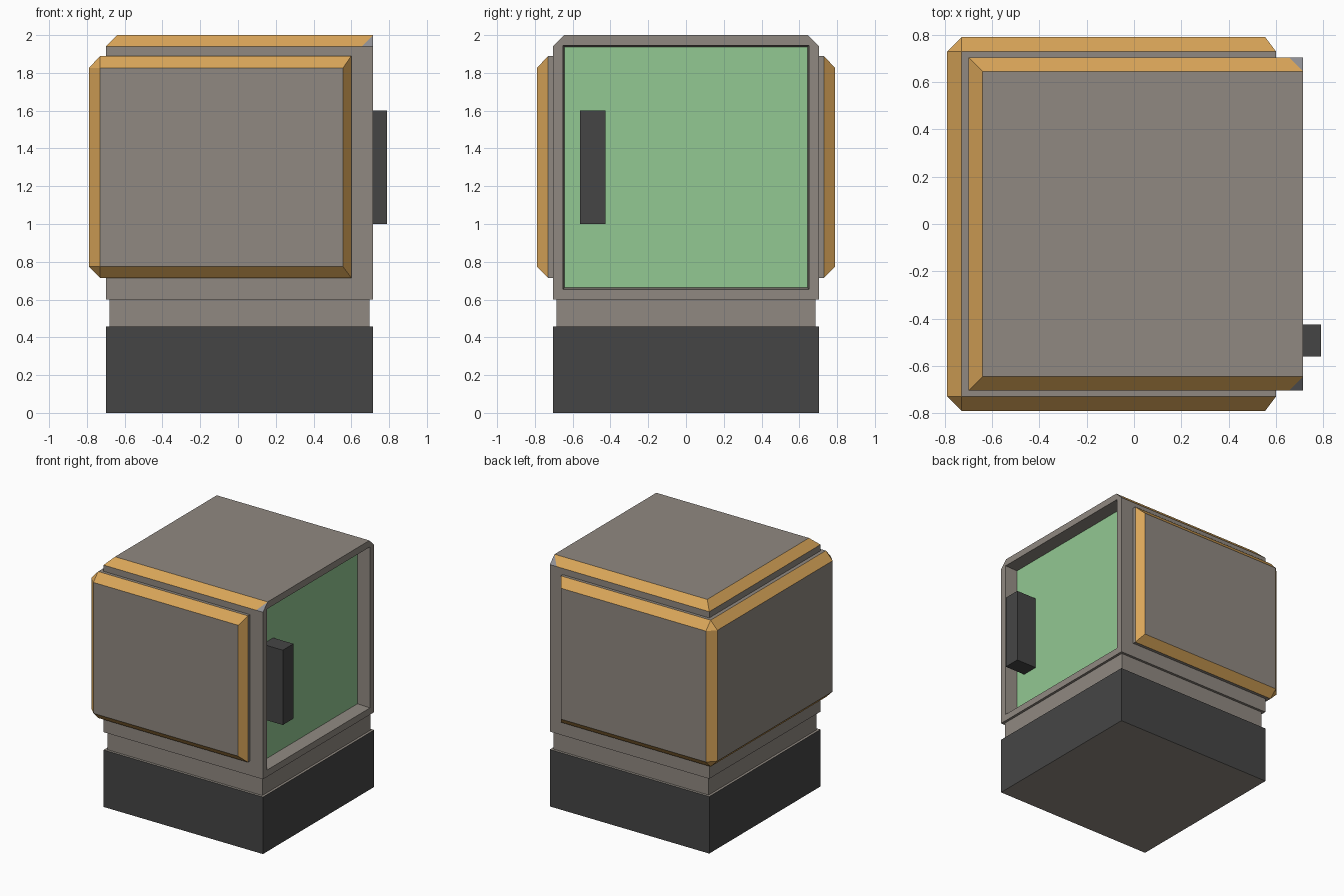
import bpy, bmesh
from itertools import product
from mathutils import Vector

if "Cube" in bpy.data.objects:
    bpy.data.objects.remove(bpy.data.objects["Cube"])

# Shared palette, same slot order on every part
COLOURS = [("warm_grey", (0.28, 0.25, 0.22)), ("orange", (0.70, 0.38, 0.10)),
           ("green", (0.29, 0.58, 0.29)), ("dark", (0.06, 0.06, 0.06)),
           ("neutral_grey", (0.28, 0.28, 0.30))]
MATS = []
for n, c in COLOURS:
    m = bpy.data.materials.new(n)
    m.diffuse_color = (*c, 1)
    m.use_nodes = True
    m.node_tree.nodes["Principled BSDF"].inputs["Base Color"].default_value = m.diffuse_color
    MATS.append(m)
GREY, ORANGE, GREEN, DARK, NEUTRAL = range(5)


def hull(name, points, pick, edit=None):
    """Convex solid through points; pick(face) gives its material slot."""
    bm = bmesh.new()
    for p in points:
        bm.verts.new(p)
    bmesh.ops.convex_hull(bm, input=bm.verts[:])
    bmesh.ops.dissolve_limit(bm, angle_limit=0.01, verts=bm.verts[:], edges=bm.edges[:])
    bmesh.ops.recalc_face_normals(bm, faces=bm.faces[:])
    if edit:
        edit(bm)
    bm.normal_update()
    for f in bm.faces:
        f.material_index = pick(f)
    me = bpy.data.meshes.new(name)
    bm.to_mesh(me)
    bm.free()
    for m in MATS:
        me.materials.append(m)
    ob = bpy.data.objects.new(name, me)
    bpy.context.collection.objects.link(ob)
    return ob


def box(name, x, y, z, pick):
    return hull(name, product(x, y, z), pick)


def combine(ob, other, op):
    mod = ob.modifiers.new(op, "BOOLEAN")
    mod.object, mod.operation, mod.solver = other, op, "EXACT"
    bpy.context.view_layer.objects.active = ob
    bpy.ops.object.modifier_apply(modifier=mod.name)
    bpy.data.objects.remove(other)


def sloped(f):
    return max(abs(c) for c in f.normal) < 0.95


def split_corners(bm):
    """Cut a small triangle at the open end of the front and back chamfers."""
    for s in (-1, 1):
        f = next(f for f in bm.faces if sloped(f) and f.normal.y * s > 0.3)
        bmesh.ops.bisect_plane(bm, geom=[f, *f.edges, *f.verts], dist=1e-4,
                               plane_co=Vector((0.655, s * 0.705, 1.94)),
                               plane_no=Vector((1, s, 0)))


def body_colour(f):
    if not sloped(f):
        return GREY
    return NEUTRAL if f.calc_center_median().x > 0.66 else ORANGE


# Body with a chamfered top on three sides
body_pts = [*product((-0.70, 0.715), (-0.705, 0.705), (0.60, 1.94)),
            *product((-0.64, 0.715), (-0.645, 0.645), (2.0,))]
body = hull("body", body_pts, body_colour, split_corners)

# Raised panels wrapping front, left and back
band_pts = [*product((-0.73, 0.60), (-0.73, 0.73), (0.715, 1.89)),
            *product((-0.73, 0.555), (-0.79, 0.79), (0.775, 1.825)),
            *product((-0.79,), (-0.73, 0.73), (0.775, 1.825))]
band = hull("side_panels", band_pts, lambda f: ORANGE if sloped(f) else GREY)
combine(body, band, "UNION")

# Slightly tapered door recess with a green floor
recess_pts = [*product((0.61,), (-0.643, 0.643), (0.663, 1.937)),
              *product((0.715,), (-0.652, 0.652), (0.654, 1.946)),
              *product((0.80,), (-0.659, 0.659), (0.647, 1.953))]
recess = hull("door_recess", recess_pts,
              lambda f: GREEN if f.normal.x < -0.9 else GREY)
combine(body, recess, "DIFFERENCE")

# Door handle, neck and plinth
box("door_handle", (0.61, 0.79), (-0.56, -0.425), (1.0, 1.6), lambda f: DARK)
box("neck", (-0.68, 0.695), (-0.685, 0.685), (0.457, 0.60), lambda f: GREY)
box("plinth", (-0.70, 0.715), (-0.705, 0.705), (0.0, 0.457),
    lambda f: GREY if abs(f.normal.z) > 0.5 else DARK)
